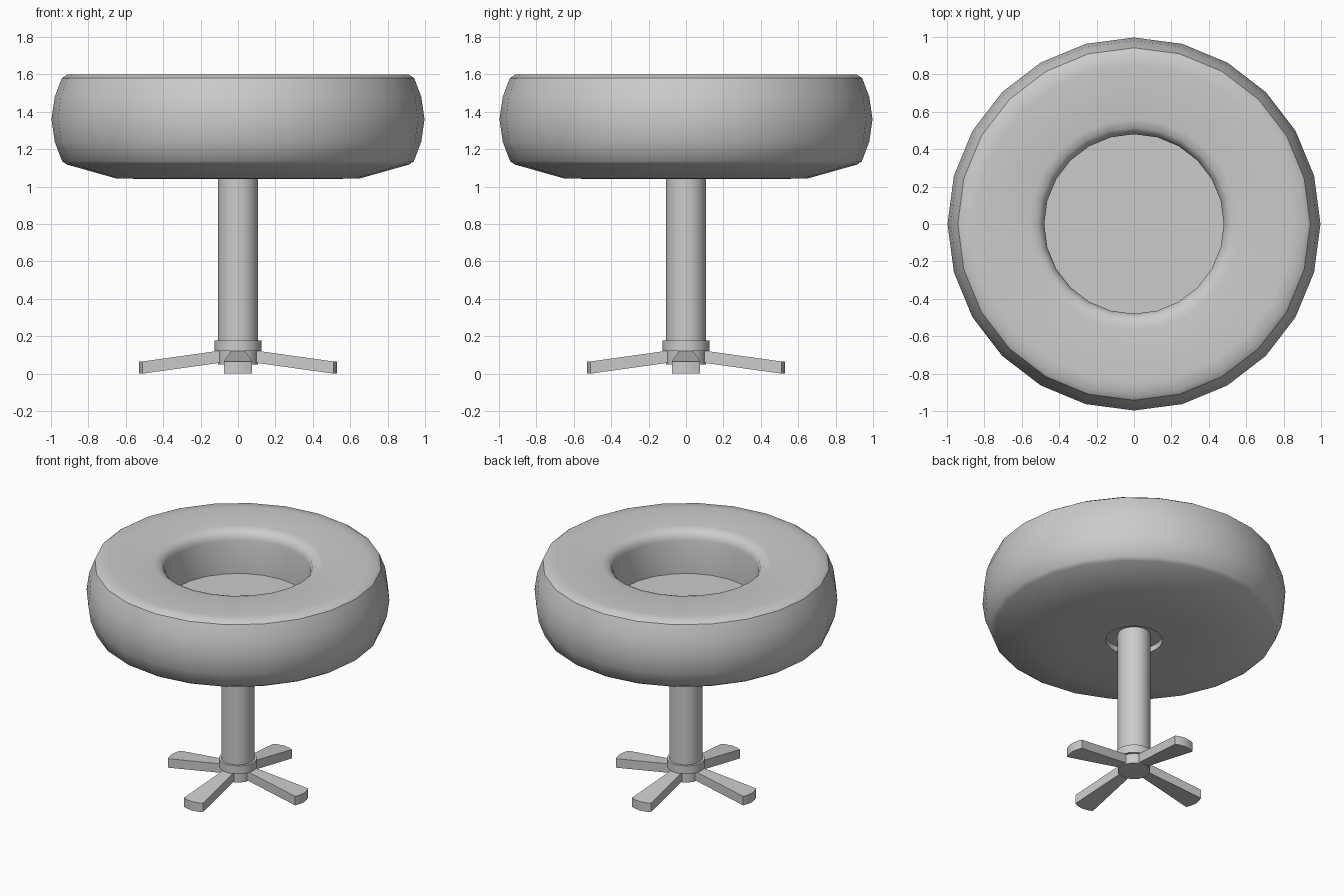
import bpy, bmesh
from math import cos, sin, pi, radians, sqrt
from mathutils import Matrix

cube = bpy.data.objects.get("Cube")
if cube:
    bpy.data.objects.remove(cube)

grey = bpy.data.materials.new("light_grey")
grey.use_nodes = True
colour = (0.6, 0.6, 0.6, 1)
grey.diffuse_color = colour
grey.node_tree.nodes["Principled BSDF"].inputs["Base Color"].default_value = colour


def finish(name, bm, angle=35):
    bmesh.ops.recalc_face_normals(bm, faces=bm.faces)
    mesh = bpy.data.meshes.new(name)
    bm.to_mesh(mesh)
    bm.free()
    mesh.materials.append(grey)
    ob = bpy.data.objects.new(name, mesh)
    bpy.context.collection.objects.link(ob)
    bpy.ops.object.select_all(action='DESELECT')
    ob.select_set(True)
    bpy.context.view_layer.objects.active = ob
    bpy.ops.object.shade_smooth_by_angle(angle=radians(angle))
    return ob


def lathe(name, profile, sides=24, angle=35):
    """Revolve (radius, height) points; the profile starts and ends on the axis."""
    bm = bmesh.new()
    verts = [bm.verts.new((r, 0, z)) for r, z in profile]
    edges = [bm.edges.new(pair) for pair in zip(verts, verts[1:])]
    bmesh.ops.spin(bm, geom=verts + edges, cent=(0, 0, 0), axis=(0, 0, 1),
                   angle=2 * pi, steps=sides, use_merge=True)
    bmesh.ops.remove_doubles(bm, verts=bm.verts, dist=0.0001)
    return finish(name, bm, angle)


# Ring cushion with a sunken floor above and a shallow socket below
lathe("cushion", [
    (0, 1.08), (0.187, 1.08), (0.187, 1.04), (0.40, 1.04), (0.65, 1.043),
    (0.915, 1.118), (0.94, 1.135), (0.98, 1.24), (0.997, 1.36), (0.98, 1.48),
    (0.942, 1.58), (0.915, 1.598), (0.85, 1.60), (0.56, 1.60), (0.515, 1.59),
    (0.49, 1.565), (0.48, 1.53), (0.48, 1.29), (0, 1.29)])

# Column, collar and hub
lathe("column", [(0, 0.17), (0.108, 0.17), (0.108, 1.09), (0, 1.09)])
lathe("collar", [(0, 0.12), (0.125, 0.12), (0.125, 0.178), (0, 0.178)])
lathe("hub", [(0, 0.05), (0.107, 0.05), (0.107, 0.125), (0, 0.125)])

# Four sloping legs, flared towards a rounded tip
START, CORNER, TIP = 0.07, 0.51, 0.53
outline = [(START, -0.036), (CORNER, -0.075), (0.522, -0.045), (TIP, 0),
           (0.522, 0.045), (CORNER, 0.075), (START, 0.036)]
for name, turn in (("left", 0), ("back", 1), ("right", 2), ("front", 3)):
    bm = bmesh.new()
    rings = []
    for lift in (0, 0.065):
        rings.append([bm.verts.new((x, y, lift + 0.14 * max(0, CORNER - x)))
                      for x, y in outline])
    low, high = rings
    bm.faces.new(low)
    bm.faces.new(high)
    for i in range(len(low)):
        j = (i + 1) % len(low)
        bm.faces.new((low[i], low[j], high[j], high[i]))
    bmesh.ops.rotate(bm, verts=bm.verts, cent=(0, 0, 0),
                     matrix=Matrix.Rotation(turn * pi / 2, 3, 'Z'))
    finish(name + "_leg", bm, 25)
